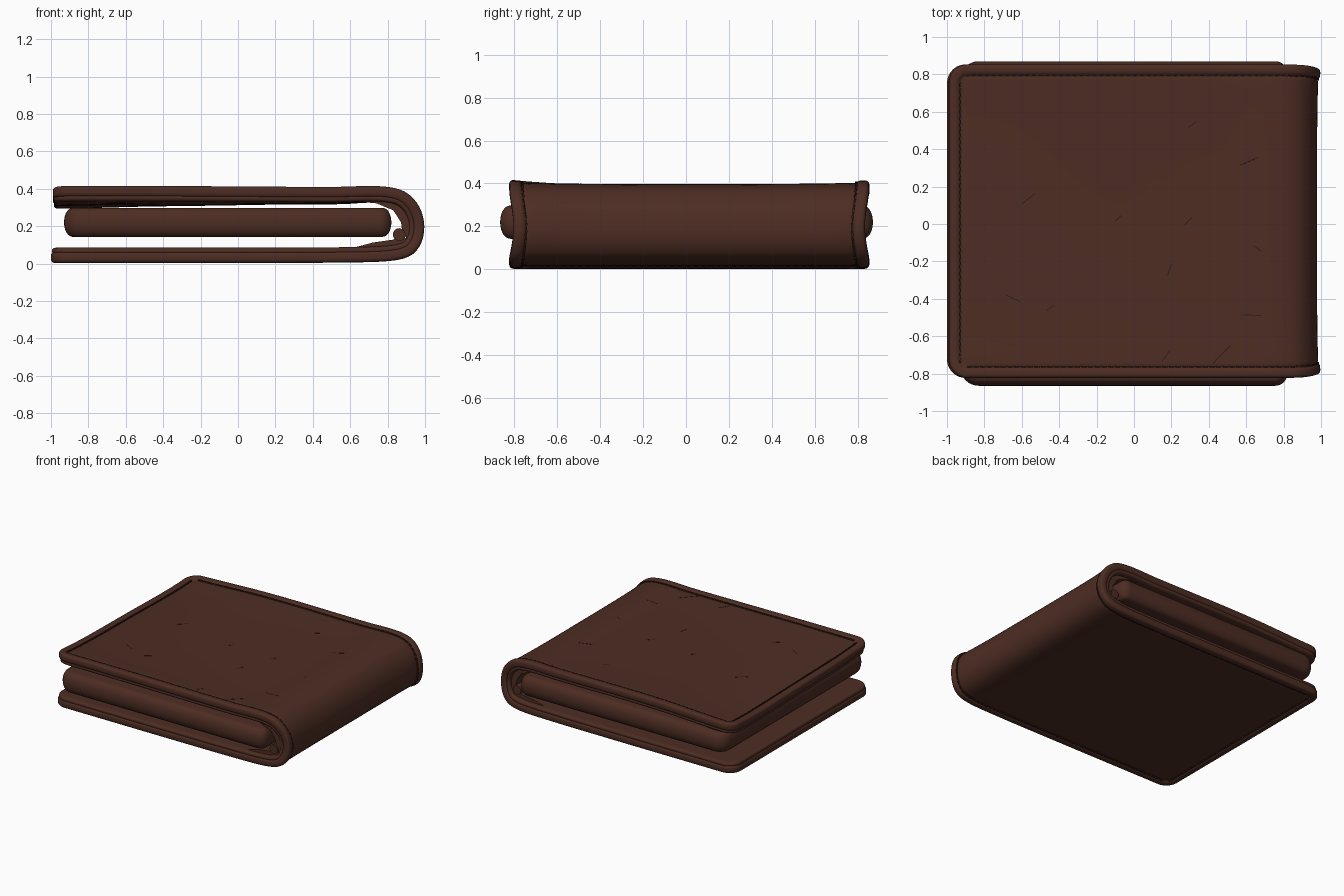
import bpy, bmesh, math
from mathutils import Vector

if "Cube" in bpy.data.objects:
    bpy.data.objects.remove(bpy.data.objects["Cube"])


def material(name, rgb):
    m = bpy.data.materials.new(name)
    m.diffuse_color = (*rgb, 1)
    m.use_nodes = True
    m.node_tree.nodes["Principled BSDF"].inputs["Base Color"].default_value = m.diffuse_color
    return m


LEATHER = material("brown leather", (0.074, 0.026, 0.0165))
THREAD = material("dark thread", (0.030, 0.012, 0.008))


def finish(name, bm, mat, angle=40):
    bmesh.ops.recalc_face_normals(bm, faces=bm.faces)
    me = bpy.data.meshes.new(name)
    bm.to_mesh(me)
    bm.free()
    ob = bpy.data.objects.new(name, me)
    bpy.context.collection.objects.link(ob)
    me.materials.append(mat)
    bpy.ops.object.select_all(action='DESELECT')
    ob.select_set(True)
    bpy.context.view_layer.objects.active = ob
    bpy.ops.object.shade_smooth_by_angle(angle=math.radians(angle))
    return ob


# Outer fold line of the cover in (x, z): top flap, spine, bottom flap
KNOTS = [(-0.99, .408), (-.5, .407), (0, .404), (.5, .401), (.76, .404), (.88, .380),
         (.955, .312), (.987, .215), (.974, .12), (.925, .055), (.83, .026),
         (.6, .016), (0, .013), (-.5, .013), (-1.0, .013)]


def catmull(points, n=24):
    p = [Vector(q) for q in points]
    p = [2 * p[0] - p[1]] + p + [2 * p[-1] - p[-2]]
    out = []
    for a, b, c, d in zip(p, p[1:], p[2:], p[3:]):
        # chord-scaled tangents keep uneven knots smooth
        l0, l1, l2 = (b - a).length, (c - b).length, (d - c).length
        m1 = (c - a) / (l0 + l1) * l1
        m2 = (d - b) / (l1 + l2) * l1
        for i in range(n):
            t = i / n
            out.append(b * (2*t**3 - 3*t*t + 1) + m1 * (t**3 - 2*t*t + t)
                       + c * (3*t*t - 2*t**3) + m2 * (t**3 - t*t))
    return out + [p[-2]]


PATH = catmull(KNOTS)
DIST = [0.0]
for a, b in zip(PATH, PATH[1:]):
    DIST.append(DIST[-1] + (b - a).length)
LENGTH = DIST[-1]
WIDTH, CORNER, Y0 = 0.838, 0.10, 0.015


def along(s):
    i = 0
    while i < len(DIST) - 2 and DIST[i + 1] < s:
        i += 1
    return PATH[i].lerp(PATH[i + 1], (s - DIST[i]) / (DIST[i + 1] - DIST[i]))


def waist(s):
    return .02 * math.exp(-((s - LENGTH / 2) / .14) ** 2)


def surf(s, y, d):
    """Point at distance s along the fold, depth d inward, with the top flap sagging."""
    s = min(max(s, 0), LENGTH)
    p = along(s)
    t = (along(min(s + .01, LENGTH)) - along(max(s - .01, 0))).normalized()
    # The middle of the spine sits slightly further in than its rims
    flat = max(0, 1 - (y / WIDTH) ** 4)
    d += .012 * flat * math.exp(-((s - LENGTH / 2 + .1) / .2) ** 2)
    x, z = p.x + t.y * d, p.y - t.x * d
    if s < LENGTH / 2:
        f = max(0, (.7 - x) / 1.7)
        mid = 1 - (y / WIDTH) ** 2
        z -= .022 * f * mid
        z -= .010 * min(1, max(0, (.9 - x) / .3)) * flat
        z += .003 * math.sin(5 * x + 3 * y) * min(1, f * 3) * mid
        # Drooping back corner of the free edge
        z -= .028 * math.exp(-((x + 1) / .5) ** 2 - ((y - .85) / .6) ** 2)
    return Vector((x, y + Y0, z))


EDGE = [0, .003, .008, .014, .022, .035, .048, .056, .062, .070, .085]


def sheet(name, d0, d1, inset, raised):
    """Folded sheet with rounded corners, rolled edges and a raised, grooved rim."""
    ends = [0, .002, .006] + EDGE[3:]
    lo = [inset + e for e in ends]
    hi = [LENGTH - e for e in lo][::-1]
    n = 150
    ss = lo + [lo[-1] + (hi[0] - lo[-1]) * i / n for i in range(1, n)] + hi
    th = d1 - d0
    grids = ([], [])
    for s in ss:
        ds = min(s - inset, LENGTH - inset - s)
        w = WIDTH - inset - waist(s)
        if ds < CORNER:
            w += math.sqrt(max(0, CORNER**2 - (CORNER - ds)**2)) - CORNER
        m = w - EDGE[-1]
        ys = [-(w - e) for e in EDGE] + [m * (i / 12 - 1) for i in range(1, 24)] + [w - e for e in EDGE[::-1]]
        rows = ([], [])
        for y in ys:
            e = min(ds, w - abs(y))
            if ds < CORNER and abs(y) > WIDTH - inset - CORNER:
                e = min(e, CORNER - math.hypot(CORNER - ds, abs(y) - (WIDTH - inset - CORNER)))
            e = max(e, 0)
            roll = .38 * th * (1 - math.sqrt(max(0, 1 - max(0, 1 - e / .022) ** 2)))
            rim = 0
            if raised:
                rim = -.010 * max(0, 1 - max(0, e - .045) / .02)
                rim += .007 * max(0, 1 - abs(e - .060) / .012)
            rows[0].append(surf(s, y, d0 + roll + rim))
            rows[1].append(surf(s, y, d1 - roll))
        for k in (0, 1):
            grids[k].append(rows[k])
    bm = bmesh.new()
    g = [[[bm.verts.new(p) for p in r] for r in grid] for grid in grids]
    R, C = len(g[0]), len(g[0][0])
    for k in (0, 1):
        for i in range(R - 1):
            for j in range(C - 1):
                q = [g[k][i][j], g[k][i][j+1], g[k][i+1][j+1], g[k][i+1][j]]
                bm.faces.new(q if k else q[::-1])
    ring = ([(0, j) for j in range(C)] + [(i, C-1) for i in range(1, R)]
            + [(R-1, j) for j in range(C-2, -1, -1)] + [(i, 0) for i in range(R-2, 0, -1)])
    for a, b in zip(ring, ring[1:] + ring[:1]):
        bm.faces.new([g[0][a[0]][a[1]], g[0][b[0]][b[1]], g[1][b[0]][b[1]], g[1][a[0]][a[1]]])
    return finish(name, bm, LEATHER, 50)


sheet("outer_cover", 0.0, 0.050, 0.0, True)
sheet("inner_lining", 0.036, 0.072, 0.006, False)


# Stitches and scuffs: small bars laid on the cover
def bar(bm, a, b, half, top, low):
    (s0, y0), (s1, y1) = a, b
    n = Vector((-(y1 - y0), s1 - s0)).normalized() * half
    c = [(s0 + n.x, y0 + n.y), (s1 + n.x, y1 + n.y), (s1 - n.x, y1 - n.y), (s0 - n.x, y0 - n.y)]
    u = [bm.verts.new(surf(s, y, top)) for s, y in c]
    v = [bm.verts.new(surf(s, y, low)) for s, y in c]
    bm.faces.new(u)
    bm.faces.new(v[::-1])
    for i in range(4):
        j = (i + 1) % 4
        bm.faces.new([u[i], v[i], v[j], u[j]])


bm = bmesh.new()
seam, step, dash = 0.061, 0.036, 0.027
for i in range(int((LENGTH - 2 * seam) / step)):
    s = seam + i * step
    if min(s, LENGTH - s) < .075:
        continue
    for side in (-1, 1):
        y = side * (WIDTH - seam - waist(s))
        bar(bm, (s, y), (s + dash, y + side * .003), .0045, -.005, .006)
for i in range(int(2 * (WIDTH - .08) / step)):
    y = -(WIDTH - .08) + i * step
    for s in (seam, LENGTH - seam):
        bar(bm, (s, y), (s + .003, y + dash), .0045, -.005, .006)
finish("stitching", bm, THREAD, 30)

bm = bmesh.new()
for x, y, dx, dy in [(-.60, .09, .07, .06), (.57, .30, .09, .04), (.29, .50, .04, .03),
                     (-.69, -.39, .08, -.04), (-.47, -.48, .04, .03), (.18, -.29, .02, .06),
                     (.15, -.75, .04, .06), (.64, -.13, .04, -.03), (-.1, 0, .03, .03),
                     (.27, -.02, .04, .04), (.42, -.76, .1, .1), (.58, -.5, .1, -.005)]:
    bar(bm, (x + .99, y), (x + .99 + dx, y + dy), .0025, -.001, .004)
finish("surface_scuffs", bm, THREAD, 30)


def prism(name, pts, lo, hi):
    """Extrude a closed (x, z) outline along y."""
    bm = bmesh.new()
    a = [bm.verts.new((x, lo, z)) for x, z in pts]
    b = [bm.verts.new((x, hi, z)) for x, z in pts]
    bm.faces.new(a)
    bm.faces.new(b[::-1])
    for i in range(len(pts)):
        j = (i + 1) % len(pts)
        bm.faces.new([a[i], b[i], b[j], a[j]])
    return finish(name, bm, LEATHER, 45)


# Card pocket block between the flaps: rounded outline stacked with a rounded edge
def pocket_ring(inset):
    x0, x1, y0, y1 = -.93 + inset, .82 - inset, -.865 + inset, .87 - inset
    out = []
    for cx, cy, sx, sy, start, r in [(x1, y1, -1, -1, 0, .065), (x0, y1, 1, -1, 90, .10),
                                     (x0, y0, 1, 1, 180, .10), (x1, y0, -1, 1, 270, .065)]:
        r -= inset
        for k in range(9):
            t = math.radians(start + k * 90 / 8)
            out.append((cx + sx * r + r * math.cos(t), cy + sy * r + r * math.sin(t)))
    return out


bm = bmesh.new()
rings = []
for k in range(15):
    t = -math.pi / 2 + math.pi * k / 14
    z = .22 + .078 * math.sin(t)
    rings.append([bm.verts.new((x, y, z)) for x, y in pocket_ring(.055 * (1 - math.cos(t) ** .8 if k % 14 else 1))])
for r0, r1 in zip(rings, rings[1:]):
    for i in range(len(r0)):
        j = (i + 1) % len(r0)
        bm.faces.new([r0[i], r0[j], r1[j], r1[i]])
bm.faces.new(rings[0][::-1])
bm.faces.new(rings[-1])
finish("card_pocket", bm, LEATHER, 45)

# Rolled hinge, the gusset joining it to the lower flap, and the padding inside the spine
roll = [(.862 + .034 * math.cos(k * math.pi / 8), .155 + .034 * math.sin(k * math.pi / 8)) for k in range(16)]
prism("hinge_roll", roll, -.80, .82)
prism("hinge_gusset", [(.60, .08), (.72, .112), (.83, .128), (.89, .15), (.91, .09), (.80, .07)], -.79, .81)
prism("spine_padding", [(.60, .335), (.74, .322), (.83, .285), (.872, .22), (.88, .15),
                        (.925, .13), (.93, .22), (.90, .29), (.82, .34)], -.79, .81)
